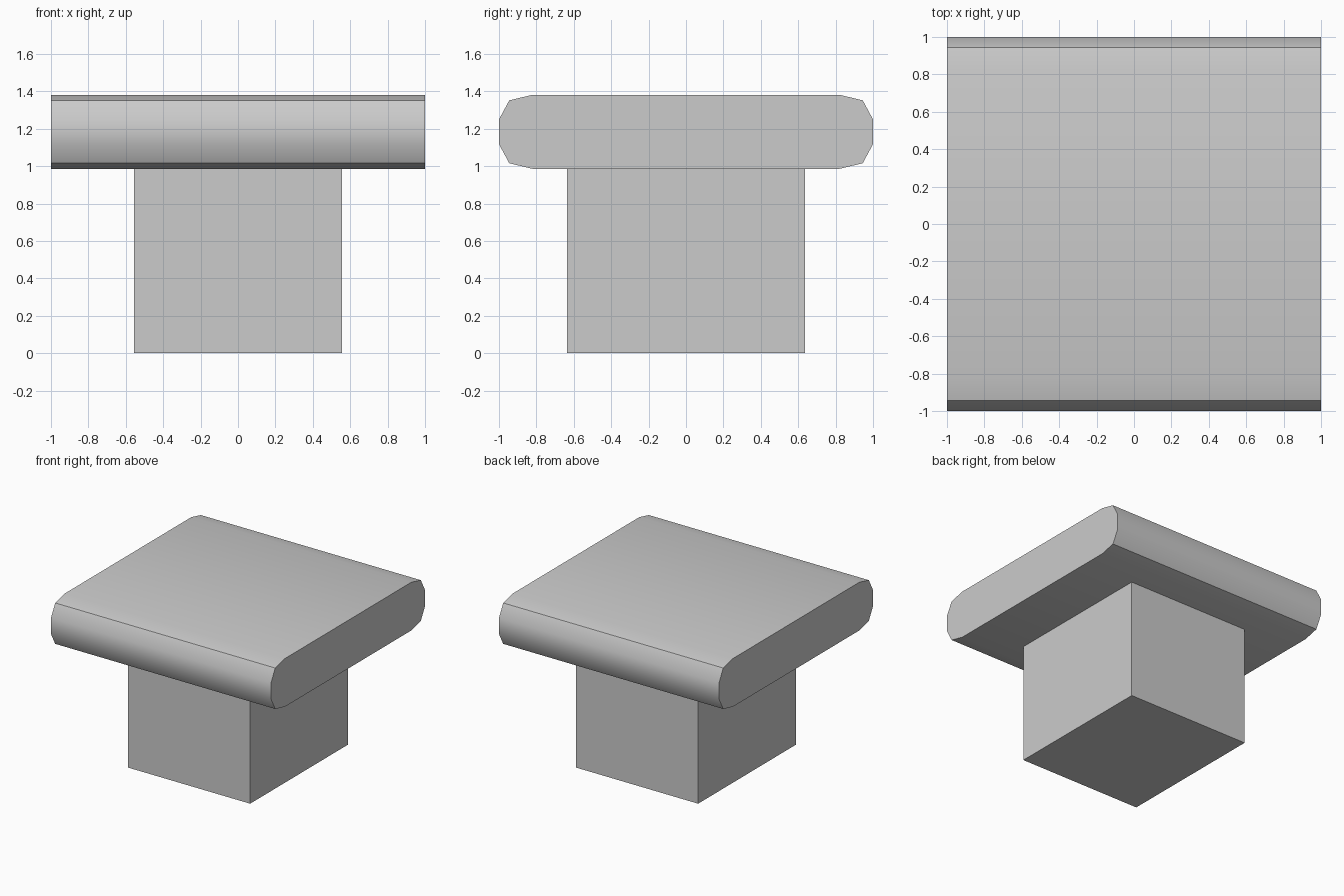
import bpy, bmesh, math

if "Cube" in bpy.data.objects:
    bpy.data.objects.remove(bpy.data.objects["Cube"])


def extrude_profile(name, profile, half_width, smooth_angle=None):
    """Extrude a closed (y, z) profile along x, centred on x = 0."""
    bm = bmesh.new()
    face = bm.faces.new([bm.verts.new((-half_width, y, z)) for y, z in profile])
    result = bmesh.ops.extrude_face_region(bm, geom=[face], use_keep_orig=True)
    moved = [g for g in result["geom"] if isinstance(g, bmesh.types.BMVert)]
    bmesh.ops.translate(bm, vec=(2 * half_width, 0, 0), verts=moved)
    bmesh.ops.recalc_face_normals(bm, faces=bm.faces)
    mesh = bpy.data.meshes.new(name)
    bm.to_mesh(mesh)
    bm.free()
    if smooth_angle:
        mesh.shade_smooth()
        mesh.set_sharp_from_angle(angle=math.radians(smooth_angle))
    obj = bpy.data.objects.new(name, mesh)
    bpy.context.collection.objects.link(obj)
    return obj


# Slab with rounded front and back edges
mid, side = 1.184, [(1.0, 0.066), (0.945, 0.168), (0.82, 0.198)]
quarter = [(y, z) for y, z in side]
upper = quarter + [(-y, z) for y, z in reversed(quarter)]
lower = [(y, -z) for y, z in reversed(upper)]
extrude_profile("seat_cushion", [(y, mid + z) for y, z in upper + lower], 1.0, 40)

# Square pedestal underneath
d, top = 0.635, 0.986
extrude_profile("pedestal_base", [(-d, 0), (d, 0), (d, top), (-d, top)], 0.555)
